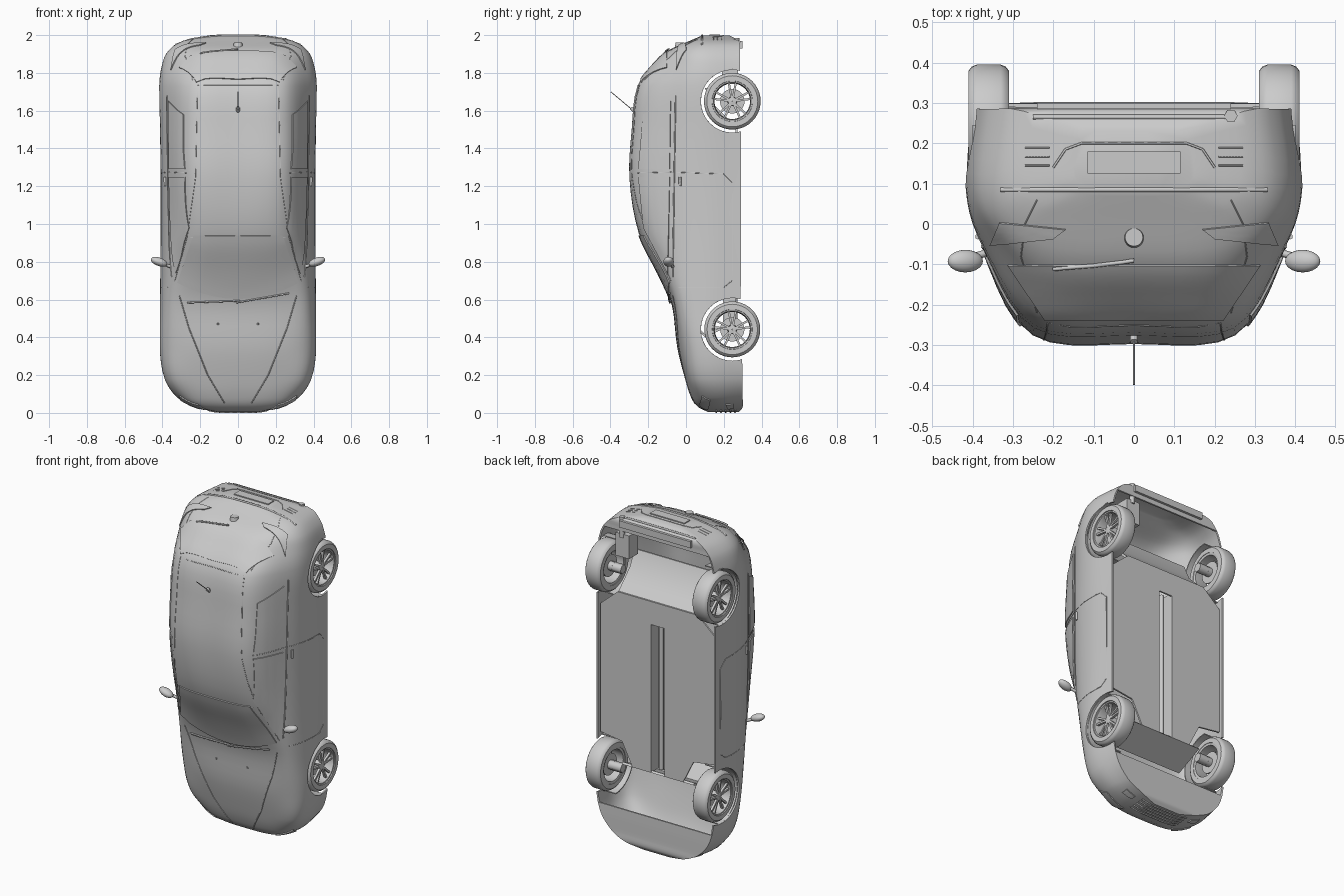
import bpy, bmesh, math
from math import sin, cos, pi, radians
from mathutils import Vector as V, Matrix
from mathutils.bvhtree import BVHTree

if "Cube" in bpy.data.objects:
    bpy.data.objects.remove(bpy.data.objects["Cube"])

def obj(name, bm, smooth=30):
    me = bpy.data.meshes.new(name)
    bm.to_mesh(me)
    bm.free()
    me.shade_smooth()
    me.set_sharp_from_angle(angle=radians(smooth))
    o = bpy.data.objects.new(name, me)
    bpy.context.collection.objects.link(o)
    return o

def hull(name, verts, faces):
    bm = bmesh.new()
    vs = [bm.verts.new(v) for v in verts]
    for f in faces:
        bm.faces.new([vs[i] for i in f])
    bmesh.ops.recalc_face_normals(bm, faces=bm.faces)
    return obj(name, bm)

def box(name, x, y, z):
    vs = [(a, b, c) for a in x for b in y for c in z]
    return hull(name, vs, [(0,1,3,2), (4,6,7,5), (0,4,5,1), (2,3,7,6), (0,2,6,4), (1,5,7,3)])

def prism(name, pts, axis, a, b):
    """Extrude a 2D outline: axis 'y' takes (x,z) points, axis 'x' takes (y,z)."""
    put = (lambda p, t: (p[0], t, p[1])) if axis == 'y' else (lambda p, t: (t, *p))
    n = len(pts)
    sides = [(i, (i+1) % n, (i+1) % n + n, i+n) for i in range(n)]
    return hull(name, [put(p, t) for t in (a, b) for p in pts],
                sides + [tuple(range(n)), tuple(range(n, 2*n))])

def rod(name, pts, r):
    cu = bpy.data.curves.new(name, 'CURVE')
    cu.dimensions, cu.bevel_depth, cu.bevel_resolution, cu.use_fill_caps = '3D', r, 1, True
    sp = cu.splines.new('POLY')
    sp.points.add(len(pts) - 1)
    for p, q in zip(sp.points, pts):
        p.co = (*q, 1)
    o = bpy.data.objects.new(name, cu)
    bpy.context.collection.objects.link(o)
    return o

def lathe(bm, prof, n=40):
    """Closed (radius, x) profile turned about the x axis."""
    rings = [[bm.verts.new((x, r*cos(2*pi*i/n), r*sin(2*pi*i/n))) for r, x in prof] for i in range(n)]
    m = len(prof)
    for i in range(n):
        for j in range(m):
            a, b, k = rings[i], rings[(i+1) % n], (j+1) % m
            bm.faces.new((a[j], a[k], b[k], b[j]))

def bake(o):
    dg = bpy.context.evaluated_depsgraph_get()
    me = bpy.data.meshes.new_from_object(o.evaluated_get(dg))
    o.modifiers.clear()
    o.data = me
    me.shade_smooth()
    me.set_sharp_from_angle(angle=radians(30))

# Body sections: z, roof y, shoulder x y, belt x y, widest x y, sill x y
KEYS = [
    (0.004, .12, .06, .12, .10, .14, .11, .20, .09, .28),
    (0.03, .065, .13, .07, .20, .095, .225, .18, .20, .30),
    (0.08, .03, .18, .037, .285, .075, .32, .17, .295, .30),
    (0.18, -.005, .20, .003, .345, .035, .388, .14, .37, .30),
    (0.35, -.047, .22, -.037, .365, .005, .414, .11, .40, .295),
    (0.57, -.075, .24, -.065, .368, -.03, .412, .10, .40, .29),
    (0.72, -.137, .25, -.117, .365, -.055, .41, .10, .40, .29),
    (0.95, -.25, .245, -.222, .366, -.065, .408, .10, .40, .29),
    (1.24, -.296, .25, -.274, .37, -.065, .408, .10, .40, .29),
    (1.50, -.284, .25, -.264, .372, -.062, .412, .10, .40, .29),
    (1.73, -.253, .24, -.238, .372, -.055, .417, .09, .40, .29),
    (1.85, -.165, .22, -.152, .35, -.03, .40, .09, .38, .285),
    (1.92, -.09, .20, -.08, .312, -.015, .365, .09, .345, .285),
    (1.97, .02, .17, .025, .25, .045, .29, .11, .275, .28),
    (1.998, .085, .08, .087, .13, .10, .15, .13, .13, .23)]

def hermite(p, q, m, n, t, h=1):
    return (2*t**3-3*t*t+1)*p + (t**3-2*t*t+t)*h*m + (3*t*t-2*t**3)*q + (t**3-t*t)*h*n

def section(row):
    z, yt = row[:2]
    p = [V((0, yt))] + [V(row[i:i+2]) for i in (2, 4, 6, 8)]
    p = [V((-p[1].x, p[1].y))] + p + [p[-1]*2 - p[-2]]
    half = [hermite(p[i], p[i+1], (p[i+1]-p[i-1])/2, (p[i+2]-p[i])/2, k/5)
            for i in range(1, 5) for k in range(5)] + [p[5]]
    half += [V((p[5].x*(1-k/4), p[5].y)) for k in range(1, 5)]
    return [(v.x, v.y, z) for v in half] + [(-v.x, v.y, z) for v in half[-2:0:-1]]

slope = []
for i in range(len(KEYS)):
    a, b = KEYS[max(i-1, 0)], KEYS[min(i+1, len(KEYS)-1)]
    slope.append([(y-x)/(b[0]-a[0]) for x, y in zip(a, b)])
rows = [[hermite(p, q, m, n, k/4, KEYS[i+1][0]-KEYS[i][0]) for p, q, m, n in
         zip(KEYS[i], KEYS[i+1], slope[i], slope[i+1])] for i in range(len(KEYS)-1) for k in range(4)]
rows.append(KEYS[-1])

# Body shell, open below except under both bumpers
bm = bmesh.new()
rings = [[bm.verts.new(v) for v in section(r)] for r in rows]
n = len(rings[0])
for a, b, r in zip(rings, rings[1:], rows):
    for j in range(n):
        if not 20 <= j < n-20 or r[0] < .22 or r[0] > 1.9:
            bm.faces.new((a[j], a[(j+1) % n], b[(j+1) % n], b[j]))
nose = bm.faces.new(rings[0])
bm.faces.new(rings[-1])
bmesh.ops.recalc_face_normals(bm, faces=bm.faces)
nose.normal_update()
if nose.normal.z > 0:
    bmesh.ops.reverse_faces(bm, faces=bm.faces)
bm.normal_update()
tree = BVHTree.FromBMesh(bm)
body = obj('body_shell', bm)
s = body.modifiers.new('thickness', 'SOLIDIFY')
s.thickness, s.offset = .01, -1
cutters = []
for z in (.442, 1.65):
    bm = bmesh.new()
    bmesh.ops.create_cone(bm, cap_ends=True, segments=48, radius1=.166, radius2=.166, depth=1.2,
                          matrix=Matrix.Translation((0, .245, z)) @ Matrix.Rotation(pi/2, 4, 'Y'))
    c = obj('arch_cutter', bm)
    c.hide_render = True
    m = body.modifiers.new('arch', 'BOOLEAN')
    m.object, m.operation, m.solver = c, 'DIFFERENCE', 'EXACT'
    cutters.append(c)
bake(body)
for c in cutters:
    bpy.data.objects.remove(c)

# Helpers that lay details on the body; side: R/L flank, U hood/roof, B tail, F nose
VIEW = {'R': lambda a, b: (V((1, b, a)), V((-1, 0, 0))), 'L': lambda a, b: (V((-1, b, a)), V((1, 0, 0))),
        'U': lambda a, b: (V((a, -1, b)), V((0, 1, 0))), 'B': lambda a, b: (V((a, b, 3)), V((0, 0, -1))),
        'F': lambda a, b: (V((a, b, -1)), V((0, 0, 1)))}

def drop(side, a, b, lift=0.0):
    o, d = VIEW[side](a, b)
    hit, nor = tree.ray_cast(o, d)[:2]
    if hit is None:
        hit, nor = tree.find_nearest(o + d)[:2]
    return hit + nor*lift

def patch(name, side, q, bow=0, lift=.003, n=10):
    q = [V(p) for p in q]
    vs = []
    for i in range(n+1):
        for j in range(n+1):
            u, v = j/n, i/n
            p = q[0].lerp(q[1], u).lerp(q[3].lerp(q[2], u), v)
            p.y -= bow*(1-(2*u-1)**2)*(1-v)
            vs.append(drop(side, *p, lift))
    o = hull(name, vs, [(i*(n+1)+j, i*(n+1)+j+1, (i+1)*(n+1)+j+1, (i+1)*(n+1)+j)
                        for i in range(n) for j in range(n)])
    m = o.modifiers.new('thickness', 'SOLIDIFY')
    m.thickness, m.offset = .006, 0
    bake(o)

def seam(name, side, pts, r=.002, lift=0.0):
    pts = [V(p) for p in pts]
    rod(name, [drop(side, *a.lerp(b, k/8), lift) for a, b in zip(pts, pts[1:]) for k in range(9)], r)

# Glass
patch('windscreen', 'U', [(-.32, .69), (.32, .69), (.235, .94), (-.235, .94)], bow=.085)
patch('rear_window', 'B', [(-.31, -.1), (.31, -.1), (.22, -.235), (-.22, -.235)])
for s in 'RL':
    patch('front_side_window', s, [(.74, -.095), (1.25, -.085), (1.25, -.25), (.98, -.222)])
    patch('rear_side_window', s, [(1.29, -.085), (1.65, -.08), (1.58, -.225), (1.29, -.25)])
    seam('door_gap', s, [(1.27, -.255), (1.275, -.08), (1.265, .2), (1.22, .245), (.7, .245), (.665, .2), (.665, -.04)])
    seam('belt_trim', s, [(.72, -.07), (1.27, -.062), (1.68, -.055)], .004)
    seam('door_handle', s, [(1.2, -.03), (1.25, -.03)], .007, .004)

# Lights, seams and mirrors on both sides
for k in (1, -1):
    patch('headlight', 'F', [(.17*k, .115), (.30*k, .13), (.31*k, .085), (.21*k, .07)])
    patch('fog_light_recess', 'F', [(.2*k, .25), (.26*k, .25), (.26*k, .21), (.2*k, .22)])
    patch('tail_light', 'B', [(.17*k, -.012), (.33*k, .005), (.352*k, -.05), (.2*k, -.035)], lift=.005)
    seam('bonnet_gap', 'U', [(.31*k, .62), (.26*k, .45), (.16*k, .2), (.07*k, .05)], .003)
    seam('roof_gutter', 'U', [(.335*k, .7), (.27*k, .93), (.225*k, 1.25), (.215*k, 1.73)])
    seam('hatch_gap', 'B', [(.24*k, -.22), (.28*k, -.08), (.27*k, .0), (.24*k, .06)])
    seam('washer_jet', 'U', [(.105*k, .465), (.105*k, .475)], .005)
    for i in range(3):
        seam('rear_vent', 'B', [(.21*k, .145+.022*i), (.27*k, .145+.022*i)])
    bm = bmesh.new()
    bmesh.ops.create_uvsphere(bm, u_segments=20, v_segments=12, radius=1,
        matrix=Matrix.Translation((.418*k, -.092, .80)) @ Matrix.Rotation(.35*k, 4, 'Y').inverted()
        @ Matrix.Diagonal((.046, .028, .022, 1)))
    obj('door_mirror', bm, 50)
    rod('mirror_stalk', [(.36*k, -.07, .775), (.41*k, -.085, .795)], .009)
seam('hatch_top_gap', 'U', [(-.215, 1.735), (.215, 1.735)])
seam('roof_front_gap', 'U', [(-.25, .93), (.25, .93)])
seam('rear_bumper_ledge', 'B', [(-.33, .085), (.33, .085)], .006)
seam('rear_bumper_lip', 'B', [(-.25, .265), (.25, .265)], .006)
seam('rear_plate_surround', 'B', [(-.2, .14), (-.17, .185), (-.13, .2), (.13, .2), (.17, .185), (.2, .14)], .003)
for y in (.16, .185, .21, .235, .26):
    seam('front_grille_slat', 'F', [(-.16, y), (.16, y)], .005)
patch('rear_plate', 'B', [(-.115, .18), (.115, .18), (.115, .125), (-.115, .125)])
seam('rear_wiper', 'B', [(-.2, -.108), (-.1, -.1), (0, -.088)], .005, .006)
for k in (1, -1):
    seam('front_wiper', 'U', [(-.14+.13*k, .585), (.14+.13*k, .615+.02*k)], .005, .006)

# Round hatch handle, roof aerial
bm = bmesh.new()
p = drop('B', 0, -.033)
bmesh.ops.create_cone(bm, cap_ends=True, segments=24, radius1=.026, radius2=.022, depth=.024,
                      matrix=Matrix.Translation(p))
obj('hatch_handle', bm)
rod('aerial_base', [(0, -.265, 1.59), (0, -.292, 1.615)], .01)
rod('aerial', [(0, -.285, 1.605), (0, -.398, 1.70)], .0025)

# Wheels: tyre, rim, ten paired spokes, hub and brake
bm = bmesh.new()
lathe(bm, [(.108, -.05), (.135, -.05), (.145, -.042), (.15, -.03), (.15, .03), (.145, .042),
           (.135, .05), (.108, .05), (.104, .03), (.104, -.03)])
lathe(bm, [(.11, .045), (.1, .043), (.096, .03), (.094, -.045), (.11, -.048)])
lathe(bm, [(.002, .036), (.022, .034), (.026, .015), (.026, -.05), (.002, -.05)], 20)
lathe(bm, [(.002, -.012), (.065, -.012), (.065, -.022), (.002, -.022)])
for i in range(5):
    for t in (-.19, .19):
        bmesh.ops.create_cube(bm, size=1, matrix=Matrix.Rotation(2*pi*i/5+t, 4, 'X')
            @ Matrix.Translation((.028, 0, .06)) @ Matrix.Diagonal((.014, .011, .08, 1)))
bmesh.ops.recalc_face_normals(bm, faces=bm.faces)
wheel = obj('wheel', bm)
for name, z, r in (('front', .442, .148), ('rear', 1.65, .15)):
    for k in (1, -1):
        o = wheel.copy()
        bpy.context.collection.objects.link(o)
        o.name = name + '_wheel'
        o.location = (.36*k, .245, z)
        o.scale = (1, r/.15, r/.15)
        o.rotation_euler.z = 0 if k > 0 else pi
        rod(name + '_axle_stub', [(.25*k, .245, z), (.33*k, .245, z)], .028)
        # Arch liner over the upper half of each wheel
        arc = [(.245-rr*sin(a), z+rr*cos(a)) for rr, d in ((.172, 1), (.166, -1))
               for a in [pi*i/16 for i in range(17)][::d]]
        prism(name + '_arch_liner', arc, 'x', .3*k, .4*k)
bpy.data.objects.remove(wheel)

# Underside: floor halves, tunnel, footwell and boot floor, exhaust
half = [(.045, .48), (.17, .48), (.24, .62), (.385, .64), (.385, 1.42), (.27, 1.52), (.045, 1.52)]
for k in (1, -1):
    prism('floor_pan', [(x*k, z) for x, z in half], 'y', .262, .272)
    box('tunnel_wall', sorted((.045*k, .05*k)), (.2, .265), (.48, 1.4))
box('tunnel_roof', (-.05, .05), (.195, .2), (.48, 1.4))
box('tunnel_end', (-.05, .05), (.262, .272), (1.38, 1.52))
rod('exhaust_pipe', [(0, .235, .5), (0, .235, 1.38)], .014)
prism('footwell_panel', [(.272, .48), (.1, .40), (-.03, .55), (-.03, .56), (.1, .415), (.262, .49)], 'x', -.24, .24)
prism('boot_floor', [(.272, 1.51), (.22, 1.56), (.15, 1.63), (.11, 1.72), (.10, 1.72), (.14, 1.62), (.21, 1.55), (.262, 1.5)],
      'x', -.27, .27)
box('silencer', (.19, .28), (.19, .275), (1.74, 1.88))
rod('tailpipe', [(.24, .268, 1.86), (.24, .268, 1.985)], .017)
box('rear_valance', (-.24, .24), (.285, .3), (1.93, 1.97))
